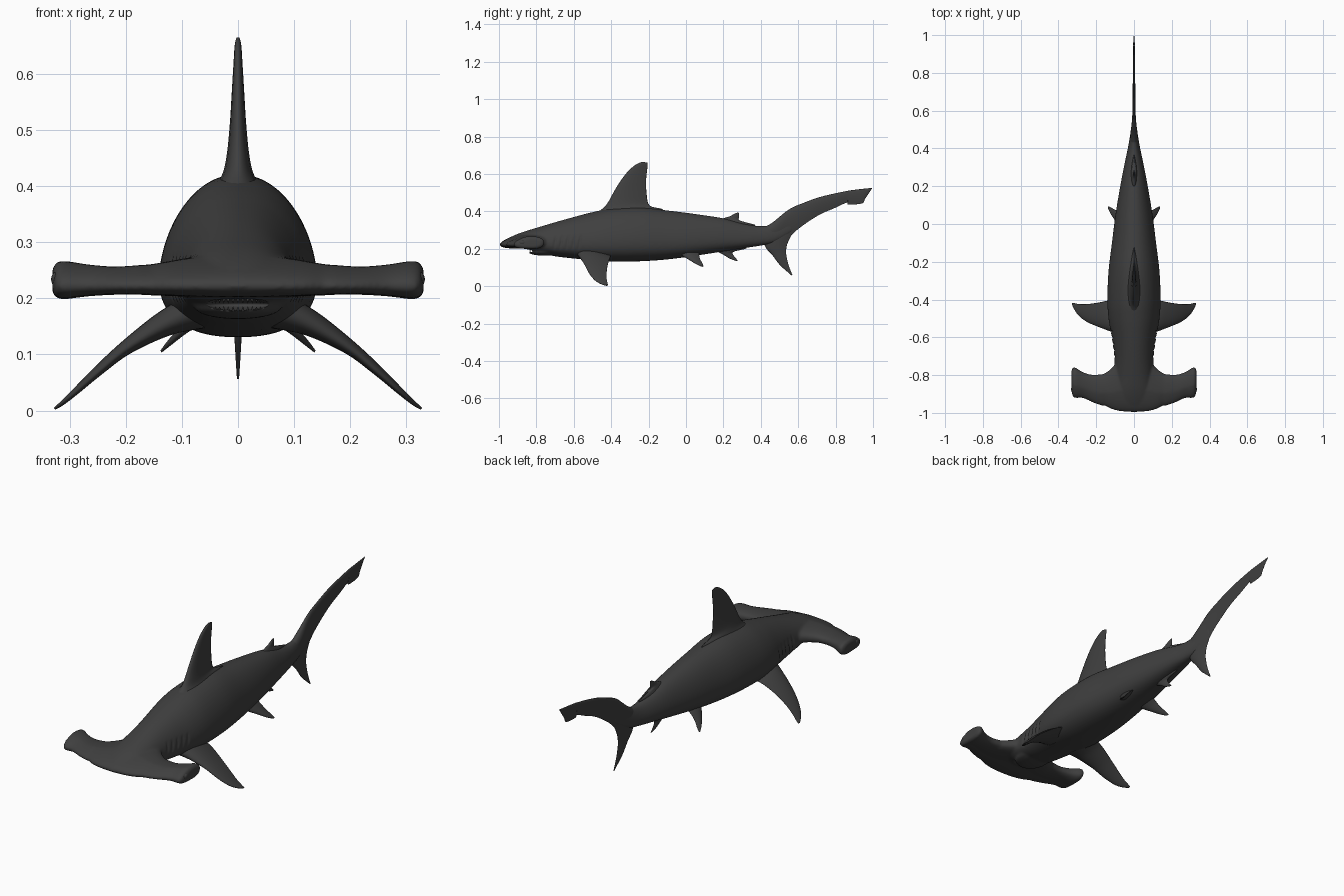
import bpy, bmesh, math
from mathutils import Vector, Matrix

if "Cube" in bpy.data.objects:
    bpy.data.objects.remove(bpy.data.objects["Cube"])

skin = bpy.data.materials.new("dark grey skin")
skin.diffuse_color = (0.05, 0.05, 0.05, 1)
skin.use_nodes = True
skin.node_tree.nodes["Principled BSDF"].inputs["Base Color"].default_value = skin.diffuse_color


def resample(rows, n):
    """Smooth curve through rows of numbers, n steps per span."""
    out = []
    for i in range(len(rows) - 1):
        a, b, c, d = (rows[max(0, min(len(rows) - 1, i + k))] for k in (-1, 0, 1, 2))
        for s in range(n):
            t = s / n
            out.append([0.5 * (2 * q + (r - p) * t + (2 * p - 5 * q + 4 * r - s4) * t * t
                               + (3 * q - p - 3 * r + s4) * t ** 3)
                        for p, q, r, s4 in zip(a, b, c, d)])
    return out + [list(rows[-1])]


def finish(bm, name):
    bmesh.ops.recalc_face_normals(bm, faces=bm.faces)
    me = bpy.data.meshes.new(name)
    bm.to_mesh(me)
    bm.free()
    me.materials.append(skin)
    me.shade_smooth()
    ob = bpy.data.objects.new(name, me)
    bpy.context.collection.objects.link(ob)
    return ob


def loft(name, rings):
    bm = bmesh.new()
    vs = [[bm.verts.new(p) for p in r] for r in rings]
    n = len(vs[0])
    for a, b in zip(vs, vs[1:]):
        for i in range(n):
            j = (i + 1) % n
            bm.faces.new((a[i], a[j], b[j], b[i]))
    bm.faces.new(vs[0])
    bm.faces.new(vs[-1])
    return finish(bm, name)


def fin(name, rows, normal, side=1, steps=5, m=12):
    """Rows: leading point, trailing point, half thickness."""
    normal = Vector(normal).normalized()
    rings = []
    for r in resample(rows, steps):
        lead, trail, h = Vector(r[:3]), Vector(r[3:6]), max(r[6], 0.001)
        us = [(1 - math.cos(math.pi * i / m)) / 2 for i in range(m + 1)]
        prof = [(u, 1) for u in us] + [(u, -1) for u in us[-2:0:-1]]
        ring = []
        for u, s in prof:
            t = h * 2.6 * math.sqrt(u) * (1 - u)
            p = lead.lerp(trail, u) + normal * s * (t + (0.0008 if u == 1 else 0))
            ring.append((p.x * side, p.y, p.z))
        rings.append(ring)
    return loft(name, rings)


def flat_fin(name, rows):
    """Upright fin on the centre line: (y, z) leading, (y, z) trailing, half thickness."""
    return fin(name, [(0, a, b, 0, c, d, h) for a, b, c, d, h in rows], (1, 0, 0))


def ellipsoid(name, loc, size):
    bm = bmesh.new()
    bmesh.ops.create_uvsphere(bm, u_segments=32, v_segments=16, radius=1,
                              matrix=Matrix.Translation(loc) @ Matrix.Diagonal((*size, 1)))
    return finish(bm, name)


# Body: y, top, bottom, half width
body_rows = [(-0.985, .238, .215, .05), (-.94, .262, .208, .08), (-.88, .287, .203, .095),
             (-.8, .312, .182, .10), (-.7, .342, .160, .105), (-.6, .370, .148, .118),
             (-.5, .396, .138, .135), (-.4, .415, .131, .141), (-.25, .421, .133, .135),
             (-.1, .405, .143, .117), (.05, .386, .163, .098), (.2, .363, .186, .073),
             (.32, .333, .205, .05), (.4, .322, .217, .033), (.48, .335, .235, .019), (.57, .38, .29, .006)]
rings = []
for y, top, bot, w in resample(body_rows, 5):
    mid = bot + (top - bot) * 0.37
    ring = []
    for i in range(48):
        a = 2 * math.pi * i / 48
        c, s = math.cos(a), math.sin(a)
        e = 2 / 1.75 if s > 0 else 2 / 2.4
        x = w * math.copysign(abs(c) ** (2 / 2.1 if s > 0 else e), c)
        z = mid + ((top - mid) if s > 0 else (mid - bot)) * math.copysign(abs(s) ** e, s)
        ring.append((x, y, z))
    rings.append(ring)
body = loft("body", rings)

# Hammer: x, front, back, top, bottom
half = [(0, -.997, -.70, .280, .202), (.07, -.992, -.715, .274, .203), (.12, -.98, -.765, .266, .205),
        (.155, -.962, -.79, .260, .206), (.17, -.962, -.795, .259, .207), (.22, -.945, -.798, .256, .207),
        (.27, -.922, -.785, .260, .204), (.31, -.922, -.76, .266, .199), (.325, -.91, -.762, .262, .202),
        (.331, -.88, -.78, .25, .212)]
wing = resample(half, 4)
rings = []
for x, f, b, t, o in [[-r[0]] + r[1:] for r in wing[:0:-1]] + wing:
    ring = []
    for i in range(32):
        a = 2 * math.pi * i / 32
        u = (1 - math.cos(a)) / 2
        s = math.copysign(1.06 * u ** .5 * (1 - u) ** .35 / .58 * .5, math.sin(a)) if 0 < i != 16 else 0
        mid = .222 + ((t + o) / 2 - .222) * min(1, u * 2.5)
        ring.append((x, f + (b - f) * u, mid + (t - o) * s))
    rings.append(ring)
hammer = loft("hammer", rings)
jaw = ellipsoid("jaw", (0, -.755, .184), (.078, .09, .021))

# Fuse body, hammer and jaw into one smooth skin, then open the mouth
bpy.ops.object.select_all(action='DESELECT')
for o in (body, hammer, jaw):
    o.select_set(True)
bpy.context.view_layer.objects.active = body
bpy.ops.object.join()
mouth = ellipsoid("mouth_cutter", (0, -.85, .189), (.062, .06, .011))
mouth.hide_render = True
mouth.hide_set(True)
rm = body.modifiers.new("fuse", 'REMESH')
rm.mode, rm.voxel_size = 'VOXEL', 0.006
sm = body.modifiers.new("soften", 'SMOOTH')
sm.factor, sm.iterations = 0.5, 8
cut = body.modifiers.new("mouth", 'BOOLEAN')
cut.operation, cut.object = 'DIFFERENCE', mouth
for m in ("fuse", "soften", "mouth"):
    bpy.ops.object.modifier_apply(modifier=m)
bpy.data.objects.remove(mouth)

# Gill slits pressed into the flanks
for v in body.data.vertices:
    x, y, z = v.co
    if abs(x) > .06 and .19 < z < .28:
        for k in range(5):
            d = abs(y - (-.70 + .033 * k + (z - .235) * .15))
            if d < .009:
                v.co.x -= math.copysign(.006 * (1 - d / .009) * math.sin((z - .19) / .09 * math.pi), x)
body.data.materials.clear()
body.data.materials.append(skin)
for p in body.data.polygons:
    p.material_index = 0
body.data.shade_smooth()

# Teeth in two arcs
bm = bmesh.new()
for row, z, flip in ((0, .195, math.pi), (1, .182, 0)):
    for i in range(17):
        a = math.pi * (i / 16 * .8 + .1)
        loc = (.056 * math.cos(a), -.79 - .045 * math.sin(a), z)
        bmesh.ops.create_cone(bm, segments=5, radius1=.003, radius2=0, depth=.008, cap_ends=True,
                              matrix=Matrix.Translation(loc) @ Matrix.Rotation(flip, 4, 'X'))
finish(bm, "teeth")

# Upright fins
flat_fin("dorsal_fin", [(-.49, .385, -.12, .385, .05), (-.44, .42, -.125, .412, .03), (-.41, .46, -.195, .432, .021),
                        (-.383, .51, -.211, .50, .015), (-.345, .57, -.213, .57, .011),
                        (-.305, .62, -.208, .62, .008), (-.265, .652, -.205, .648, .006),
                        (-.235, .665, -.207, .661, .003)])
flat_fin("second_dorsal_fin", [(.17, .345, .37, .323, .02), (.205, .365, .365, .33, .012), (.235, .374, .29, .35, .008),
                               (.26, .388, .283, .37, .005), (.278, .395, .284, .39, .002)])
flat_fin("anal_fin", [(.12, .205, .32, .212, .02), (.165, .186, .318, .2, .012), (.20, .168, .253, .183, .008),
                      (.235, .147, .258, .16, .005), (.272, .134, .278, .137, .002)])
flat_fin("tail_upper_lobe", [(.37, .30, .40, .235, .015), (.45, .332, .48, .225, .02), (.55, .41, .54, .25, .011),
                             (.63, .446, .605, .31, .008), (.71, .475, .71, .38, .007), (.80, .497, .80, .42, .006),
                             (.86, .509, .86, .447, .005), (.875, .512, .87, .436, .005),
                             (.94, .52, .942, .443, .004), (.96, .522, .958, .468, .004),
                             (.997, .526, .99, .515, .002)])
flat_fin("tail_lower_lobe", [(.41, .26, .58, .30, .015), (.425, .208, .545, .235, .013), (.46, .168, .535, .185, .009),
                             (.50, .115, .542, .138, .006), (.535, .083, .553, .1, .004),
                             (.566, .056, .569, .06, .002)])

# Paired fins, eyes
pectoral = [(.08, -.585, .175, .08, -.395, .17, .035), (.135, -.565, .15, .135, -.405, .155, .023),
            (.20, -.54, .11, .20, -.418, .115, .013), (.25, -.518, .068, .25, -.424, .075, .009),
            (.29, -.488, .032, .29, -.424, .037, .006), (.314, -.455, .012, .314, -.419, .014, .004),
            (.327, -.428, .003, .327, -.417, .004, .002)]
pelvic = [(.04, -.05, .19, .04, .07, .195, .02), (.07, -.02, .165, .075, .07, .17, .013),
          (.10, .02, .14, .10, .075, .145, .008), (.122, .052, .12, .122, .088, .122, .005),
          (.137, .083, .105, .137, .094, .106, .002)]
for side, word in ((1, "left"), (-1, "right")):
    fin(word + "_pectoral_fin", pectoral, (.66, 0, .75), side)
    fin(word + "_pelvic_fin", pelvic, (.66, 0, .75), side)
    ellipsoid(word + "_eye", (.324 * side, -.875, .234), (.009, .017, .013))
